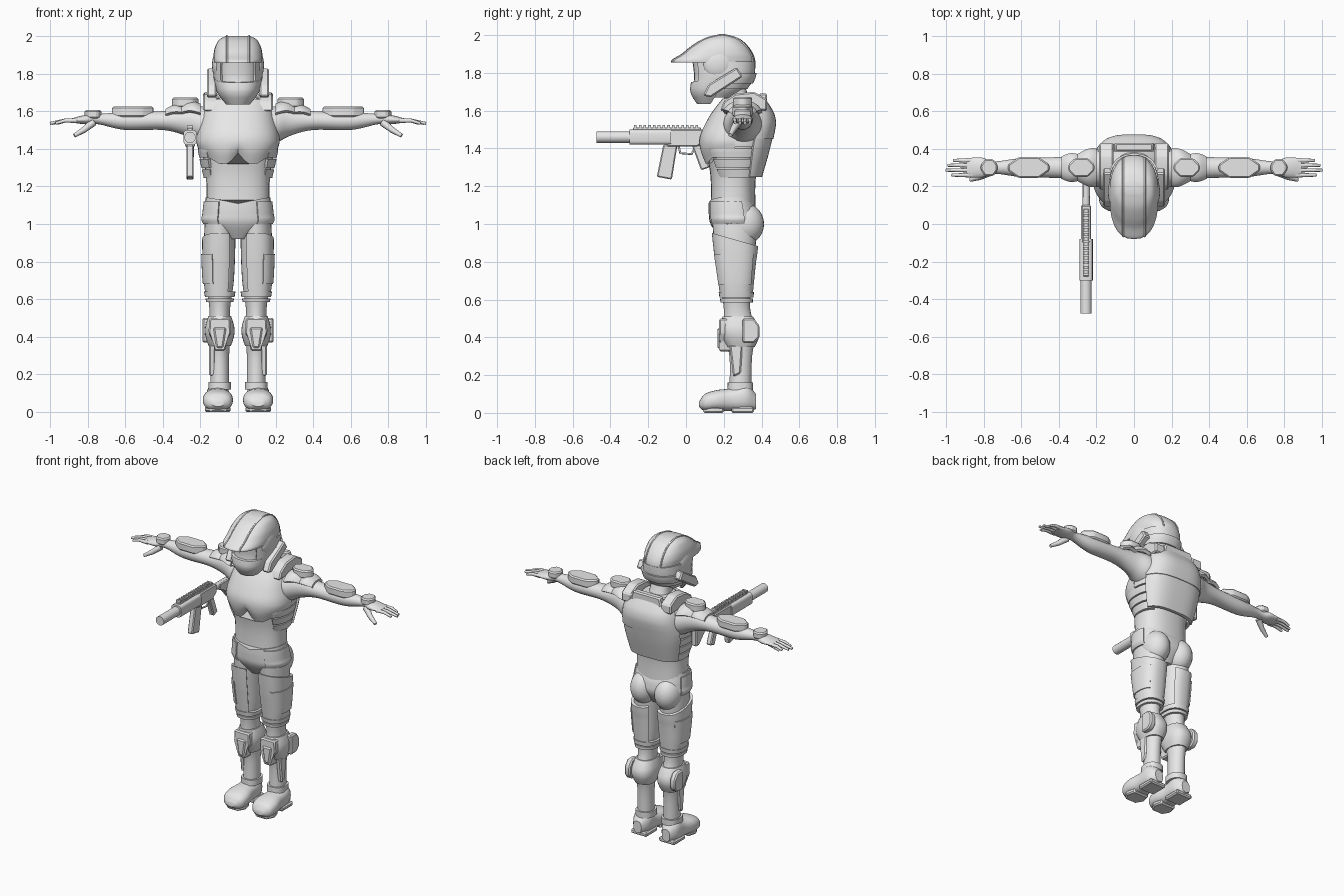
import bpy, bmesh, math
from mathutils import Vector, Matrix

cube = bpy.data.objects.get("Cube")
if cube:
    bpy.data.objects.remove(cube)

armour_grey = bpy.data.materials.new("armour_grey")
armour_grey.use_nodes = True
armour_grey.diffuse_color = (.8, .8, .8, 1)
shader = armour_grey.node_tree.nodes["Principled BSDF"]
shader.inputs["Base Color"].default_value = armour_grey.diffuse_color

PLACE = {"x": lambda t, u, v: Vector((t, u, v)),
         "y": lambda t, u, v: Vector((u, t, v)),
         "z": lambda t, u, v: Vector((u, v, t))}


def finish(name, bm, mirror=False, angle=35):
    """Turn a bmesh into a shaded object, with an optional mirrored twin."""
    bmesh.ops.recalc_face_normals(bm, faces=bm.faces[:])
    mesh = bpy.data.meshes.new(name)
    bm.to_mesh(mesh)
    bm.free()
    mesh.materials.append(armour_grey)
    mesh.shade_smooth()
    mesh.set_sharp_from_angle(angle=math.radians(angle))
    obj = bpy.data.objects.new(name, mesh)
    bpy.context.collection.objects.link(obj)
    if mirror:
        modifier = obj.modifiers.new("mirror", "MIRROR")
        modifier.use_mirror_merge = False


def skin(bm, loops):
    """Join matching vertex loops with quads and close both ends."""
    for low, high in zip(loops, loops[1:]):
        for j in range(len(low)):
            k = (j + 1) % len(low)
            bm.faces.new((low[j], low[k], high[k], high[j]))
    bm.faces.new(loops[0][::-1])
    bm.faces.new(loops[-1])


def spline(p, q, r, s, f):
    """Catmull-Rom blend between q and r."""
    curve = 2 * p - 5 * q + 4 * r - s + f * (3 * (q - r) + s - p)
    return q + f / 2 * (r - p + f * curve)


def resample(rings, steps=5):
    """Smooth a list of sections: (position, half width, near side, far side)."""
    padded = [rings[0]] + rings + [rings[-1]]
    dense = []
    for i in range(len(rings) - 1):
        group = padded[i:i + 4]
        dense += [[spline(*values, s / steps) for values in zip(*group)] for s in range(steps)]
    return dense + [list(rings[-1])]


def section(ring, centre, power, arc, inset=0, count=28):
    """Points of a rounded rectangle, or of part of one."""
    t, half, near, far = ring
    points = []
    for i in range(count + 1):
        a = math.radians(arc[0] + (arc[1] - arc[0]) * i / count)
        c, s = math.cos(a), math.sin(a)
        u = math.copysign(abs(c) ** (2 / power), c) * (half - inset)
        v = math.copysign(abs(s) ** (2 / power), s) * ((far - near) / 2 - inset)
        points.append((centre + u, (near + far) / 2 + v))
    return points


def loft(name, axis, rings, centre=0, power=2.4, arc=None, thick=.02, warp=None, mirror=False):
    """Skin smoothed sections along an axis; an arc gives a thick plate."""
    bm = bmesh.new()
    loops = []
    for ring in resample(rings):
        if arc:
            points = section(ring, centre, power, arc) + section(ring, centre, power, arc, thick)[::-1]
        else:
            points = section(ring, centre, power, (0, 360))[:-1]
        placed = [PLACE[axis](ring[0], u, v) for u, v in points]
        loops.append([bm.verts.new(warp(p) if warp else p) for p in placed])
    skin(bm, loops)
    finish(name, bm, mirror)


def shell(name, axis, body, low, high, lift=0, bulge=0, **options):
    """Wrap armour around part of a body: its sections, lifted outwards."""
    dense, rings, count = resample(body), [], 5
    for i in range(count + 1):
        f = i / count
        t = low + (high - low) * f
        a, b = next((pair for pair in zip(dense, dense[1:]) if pair[1][0] >= t), dense[-2:])
        mix = (t - a[0]) / (b[0] - a[0])
        half, near, far = [p + (q - p) * mix for p, q in zip(a[1:], b[1:])]
        out = lift + bulge * math.sin(math.pi * f)
        rings.append((t, half + out, near - out, far + out))
    loft(name, axis, rings, **options)


def prism(name, axis, start, end, points, bevel=.008, mirror=False):
    """Extrude a flat outline along an axis and soften its edges."""
    bm = bmesh.new()
    skin(bm, [[bm.verts.new(PLACE[axis](t, u, v)) for u, v in points] for t in (start, end)])
    if bevel:
        bmesh.ops.bevel(bm, geom=bm.edges[:], offset=bevel, segments=1, affect="EDGES")
    finish(name, bm, mirror, 25)


def box(left, right, low, high):
    return [(left, low), (right, low), (right, high), (left, high)]


def both_sides(centre, halves):
    """Symmetric outline from (half width, height) pairs."""
    right = [(centre + half, v) for half, v in halves]
    left = [(centre - half, v) for half, v in halves]
    return right + left[::-1]


def pointed(u, v, length, width):
    """Long plate outline with tapered ends."""
    corners = [(-1, -.3), (-.5, -1), (.5, -1), (1, -.3), (1, .3), (.5, 1), (-.5, 1), (-1, .3)]
    return [(u + length / 2 * a, v + width / 2 * b) for a, b in corners]


def ball(name, centre, radii, mirror=False):
    bm = bmesh.new()
    matrix = Matrix.Translation(centre) @ Matrix.Diagonal((*radii, 1))
    bmesh.ops.create_uvsphere(bm, u_segments=28, v_segments=16, radius=1, matrix=matrix)
    finish(name, bm, mirror)


def tube(name, points, radius, tip=1):
    """Round bar along a path, tapering to a fraction of its radius."""
    curve = bpy.data.curves.new(name, "CURVE")
    curve.dimensions = "3D"
    curve.bevel_depth, curve.bevel_resolution, curve.use_fill_caps = radius, 2, True
    path = curve.splines.new("POLY")
    path.points.add(len(points) - 1)
    for i, (point, place) in enumerate(zip(path.points, points)):
        point.co = (*place, 1)
        point.radius = 1 + (tip - 1) * i / (len(points) - 1)
    curve.materials.append(armour_grey)
    bpy.context.collection.objects.link(bpy.data.objects.new(name, curve))


# Torso and neck
TORSO = [(1.06, .17, .13, .37), (1.25, .17, .13, .37), (1.45, .2, .1, .42), (1.57, .18, .14, .42), (1.66, .1, .2, .38)]
VEST = [(1.24, .185, .14, .4), (1.42, .22, .07, .45), (1.56, .2, .12, .47), (1.67, .165, .2, .41)]
loft("torso", "z", TORSO)
loft("neck", "z", [(1.6, .08, .2, .37), (1.68, .065, .2, .33), (1.78, .065, .18, .3)])


# Vest: chest plate with a notched lower edge, back plates, side ribs, straps
def chest_edge(p):
    notch = max(0, .05 - abs(p.x)) + max(0, abs(p.x) - .1) / 2
    p.z += notch * max(0, 1.45 - p.z) * 9
    return p


shell("chest_plate", "z", VEST, 1.32, 1.665, lift=.002, arc=(180, 360), warp=chest_edge)
shell("lower_back_plate", "z", VEST, 1.25, 1.45, arc=(22, 158), power=3)
shell("upper_back_plate", "z", VEST, 1.45, 1.67, lift=.005, arc=(22, 158), power=3)
for i in range(4):
    low = 1.245 + i * .054
    shell("side_rib", "z", VEST, low, low + .046, lift=-.004, arc=(-42, 42), mirror=True)
prism("shoulder_strap", "x", .11, .185, [(.18, 1.6), (.2, 1.65), (.26, 1.69), (.36, 1.7), (.43, 1.66), (.43, 1.6)],
      mirror=True)
prism("back_collar", "y", .385, .43, both_sides(0, [(.12, 1.62), (.1, 1.69)]))


# Pelvis, seat and hip panels
def belt_edge(p):
    p.z -= max(0, p.z - 1.07) * max(0, .15 - abs(p.x)) * 3
    return p


PELVIS = [(.92, .06, .18, .33), (1, .178, .13, .38), (1.06, .182, .12, .38), (1.14, .172, .12, .36)]
loft("pelvis", "z", PELVIS, warp=belt_edge)
ball("seat", (.09, .31, 1), (.086, .103, .11), mirror=True)
shell("hip_panel", "z", PELVIS, 1, 1.12, lift=.007, arc=(-60, 20), mirror=True)

# Legs with thigh and knee armour
HIP = .097
LEG = [(.12, .05, .23, .345), (.3, .05, .23, .35), (.43, .058, .2, .37), (.55, .055, .2, .34),
       (.7, .075, .18, .35), (.9, .083, .15, .37), (1, .08, .14, .37)]


def thigh_edge(p):
    p.z += max(0, p.z - .8) * (.25 - p.y) * 2.4
    return p


loft("leg", "z", LEG, HIP, power=2, mirror=True)
shell("thigh_armour", "z", LEG, .64, .92, lift=.011, centre=HIP, arc=(-120, 130), warp=thigh_edge, mirror=True)
shell("thigh_panel", "z", LEG, .68, .84, lift=.017, centre=HIP, arc=(-70, 50), mirror=True)
shell("knee_band", "z", LEG, .585, .605, lift=.014, centre=HIP, mirror=True)
shell("thigh_band", "z", LEG, .612, .64, lift=.016, centre=HIP, mirror=True)
shell("knee_cuff", "z", LEG, .35, .51, lift=.006, bulge=.015, centre=HIP, mirror=True)
prism("knee_pad", "y", .175, .24, both_sides(HIP, [(.03, .325), (.03, .38), (.06, .42), (.055, .5)]), mirror=True)
prism("knee_pad_face", "y", .167, .2, both_sides(HIP, [(.018, .34), (.035, .45)]), mirror=True)
prism("knee_side_pad", "x", .15, .19, [(.3, .37), (.36, .37), (.39, .4), (.39, .46), (.36, .5), (.3, .5)], mirror=True)
prism("shin_strip", "x", .12, .155, [(.23, .36), (.3, .36), (.29, .21), (.25, .19)], mirror=True)

# Boots
loft("boot", "y", [(.07, .03, .03, .06), (.1, .07, .01, .1), (.16, .08, .01, .12), (.24, .065, .01, .13),
                   (.32, .06, .01, .15), (.37, .03, .02, .1)], HIP + .01, mirror=True)
shell("boot_cuff", "z", LEG, .12, .16, lift=.01, centre=HIP, mirror=True)
prism("boot_heel", "z", 0, .03, box(.045, .165, .24, .36), mirror=True)
prism("boot_sole", "z", 0, .03, both_sides(HIP + .01, [(.04, .09), (.07, .14), (.055, .2)]), mirror=True)

# Arms and hands
REACH = .3
ARM = [(.1, .11, 1.4, 1.63), (.2, .1, 1.43, 1.625), (.28, .07, 1.47, 1.62), (.4, .056, 1.5, 1.6), (.6, .05, 1.5, 1.595),
       (.74, .033, 1.53, 1.585), (.81, .053, 1.53, 1.58), (.89, .05, 1.54, 1.56)]
loft("arm", "x", ARM, REACH, power=2, mirror=True)
for side in (1, -1):
    for i, tip in enumerate((.97, 1, .99, .96)):
        y = .26 + i * .026
        tube("finger", [(side * .86, y, 1.55), (side * .92, y, 1.55), (side * tip, y, 1.535)], .013, .6)
    tube("thumb", [(side * .77, .275, 1.54), (side * .82, .25, 1.5), (side * .87, .235, 1.47)], .022, .5)

# Arm armour
shell("shoulder_guard", "x", ARM, .2, .3, lift=.015, bulge=.015, centre=REACH, arc=(30, 150), mirror=True)
shell("shoulder_lame", "x", ARM, .29, .385, lift=.01, bulge=.015, centre=REACH, arc=(30, 150), mirror=True)
prism("shoulder_boss", "z", 1.62, 1.672, pointed(.28, REACH, .14, .1), mirror=True)
prism("forearm_plate", "z", 1.57, 1.624, pointed(.56, REACH, .22, .11), mirror=True)
prism("hand_plate", "z", 1.56, 1.605, pointed(.77, REACH, .09, .09), mirror=True)

# Helmet: brimmed dome, visor, shell, chin guard and ear pieces
DOME = [(1.855, .128, -.08, .366), (1.87, .13, -.075, .366), (1.9, .13, -.025, .356), (1.94, .122, .025, .33),
        (1.98, .1, .09, .285), (2, .062, .16, .225)]
HEAD = [(1.635, .06, .06, .2), (1.7, .11, .025, .31), (1.78, .13, .03, .36), (1.87, .13, .02, .368)]


def jaw_slope(p):
    p.z += max(0, p.z - 1.7) * (p.y - .05) * 3
    return p


loft("helmet_dome", "z", DOME)
shell("visor", "z", HEAD, 1.67, 1.86, lift=-.013)
shell("helmet_shell", "z", HEAD, 1.715, 1.86, arc=(-48, 228))
shell("chin_guard", "z", HEAD, 1.635, 1.755, lift=.002, arc=(180, 360), warp=jaw_slope)
shell("neck_guard", "z", HEAD, 1.745, 1.8, lift=.01, arc=(5, 175))
ball("ear_disc", (.11, .17, 1.845), (.028, .078, .073), mirror=True)
prism("cheek_bar", "x", .115, .165, [(.09, 1.68), (.13, 1.67), (.3, 1.78), (.27, 1.83), (.12, 1.74)], mirror=True)

# Twin ridges that follow the dome from brim to nape
for side in (1, -1):
    front, back = [], []
    offset = .058
    for t, half, near, far in resample(DOME)[1:]:
        span = (far - near) / 2 * (1 - (offset / half) ** 2.4) ** (1 / 2.4)
        front.append((side * offset, (near + far) / 2 - span, t))
        back.append((side * offset, (near + far) / 2 + span, t))
    tube("dome_ridge", front + back[::-1], .005)

# Rifle hung beside the right arm
GUN = -.255


def gun_plate(name, half, points, bevel=.006):
    prism(name, "x", GUN - half, GUN + half, points, bevel)


loft("suppressor", "y", [(-.475, .03, 1.43, 1.49), (-.28, .03, 1.43, 1.49)], GUN, power=2)
loft("handguard", "y", [(-.3, .036, 1.42, 1.5), (-.08, .036, 1.42, 1.5)], GUN, power=4)
gun_plate("receiver", .026, [(-.1, 1.41), (.06, 1.41), (.1, 1.44), (.1, 1.5), (-.1, 1.5)])
gun_plate("top_rail", .014, box(-.28, .08, 1.49, 1.51), .003)
for i in range(14):
    start = -.275 + i * .025
    gun_plate("rail_tooth", .017, box(start, start + .014, 1.505, 1.523), 0)
gun_plate("magazine", .019, [(-.12, 1.42), (-.045, 1.42), (-.075, 1.235), (-.155, 1.25)])
gun_plate("pistol_grip", .018, [(.03, 1.42), (.08, 1.42), (.125, 1.3), (.08, 1.285)])
tube("trigger_guard", [(GUN, -.04, 1.415), (GUN, -.03, 1.375), (GUN, .03, 1.37), (GUN, .045, 1.4)], .006)
tube("buffer_tube", [(GUN, .08, 1.465), (GUN, .24, 1.465)], .02)
gun_plate("stock", .02, [(.14, 1.48), (.28, 1.48), (.28, 1.35), (.25, 1.35), (.2, 1.42), (.14, 1.44)])
